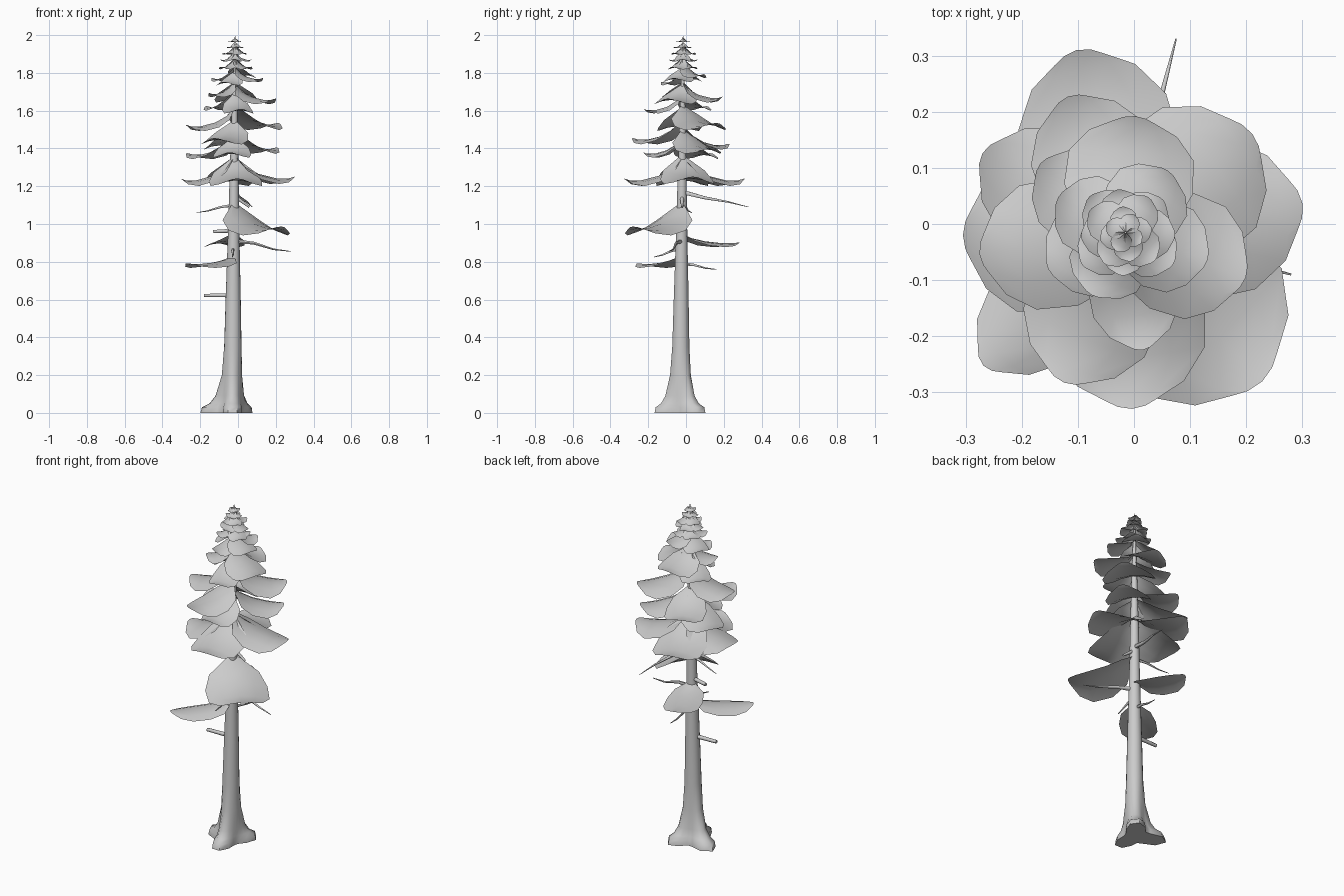
import bpy
import bmesh
import math
import random
from mathutils import Vector

random.seed(4)
cube = bpy.data.objects.get("Cube")
if cube:
    bpy.data.objects.remove(cube, do_unlink=True)

GREY = (0.6, 0.6, 0.6, 1)
grey = bpy.data.materials.new("plain grey")
grey.use_nodes = True
grey.diffuse_color = GREY
grey.node_tree.nodes["Principled BSDF"].inputs["Base Color"].default_value = GREY


def finish(name, bm, angle=60):
    mesh = bpy.data.meshes.new(name)
    bm.to_mesh(mesh)
    bm.free()
    mesh.materials.append(grey)
    obj = bpy.data.objects.new(name, mesh)
    bpy.context.collection.objects.link(obj)
    bpy.ops.object.select_all(action="DESELECT")
    obj.select_set(True)
    bpy.context.view_layer.objects.active = obj
    bpy.ops.object.shade_smooth_by_angle(angle=math.radians(angle))


def bridge(bm, a, b, closed=True):
    n = len(a)
    for i in range(n if closed else n - 1):
        j = (i + 1) % n
        bm.faces.new((a[i], a[j], b[j], b[i]))


def axis_at(z):
    # the trunk leans slightly towards the centre as it rises
    return Vector((-0.03 + 0.0075 * z, -0.03 + 0.0075 * z, z))


# Trunk: tapered rings, with three root lobes fading out upwards
ROOTS = [(159, 0.125), (-90, 0.09), (55, 0.1)]
TRUNK = [(0, .055, 1), (.03, .055, .93), (.05, .054, .6), (.09, .053, .34), (.2, .05, .08),
         (.35, .046, 0), (.6, .04, 0), (1, .029, 0), (1.3, .023, 0), (1.6, .015, 0),
         (1.85, .007, 0), (1.995, .002, 0)]
SIDES = 18
bm = bmesh.new()
rings = []
for z, radius, flare in TRUNK:
    ring = []
    for i in range(SIDES):
        a = math.tau * i / SIDES
        r = radius
        for deg, reach in ROOTS:
            r += flare * reach * max(0, math.cos(a - math.radians(deg))) ** 5
        ring.append(bm.verts.new(axis_at(z) + Vector((math.cos(a), math.sin(a), 0)) * r))
    rings.append(ring)
for low, high in zip(rings, rings[1:]):
    bridge(bm, low, high)
bm.faces.new(rings[0][::-1])
bm.faces.new(rings[-1])
finish("trunk", bm)

# Foliage bough: a broad sheet, steep at the trunk, drooping, with an upturned round tip
ROWS = [(0, .05, 0), (.16, .8, .48), (.4, 1, .83), (.7, .97, 1.03), (.9, .68, 1.03), (1, .32, .95)]
COLUMNS = [-1, -.55, 0, .55, 1]


def bough(name, deg, reach, half_width, tip_z, rise):
    a = math.radians(deg)
    out = Vector((math.cos(a), math.sin(a), 0))
    side = Vector((-out.y, out.x, 0))
    root = axis_at(tip_z + rise)
    bm = bmesh.new()
    rows = []
    for t, width, fall in ROWS:
        row = []
        for s in COLUMNS:
            along = reach * t * (1 - 0.05 * s * s)
            drop = rise * fall + 0.22 * half_width * width * s * s
            p = root + out * along + side * (s * width * half_width)
            row.append(bm.verts.new(p - Vector((0, 0, drop))))
        rows.append(row)
    for near, far in zip(rows, rows[1:]):
        bridge(bm, far, near, closed=False)
    bmesh.ops.recalc_face_normals(bm, faces=bm.faces)
    if sum(f.normal.z for f in bm.faces) < 0:
        bmesh.ops.reverse_faces(bm, faces=bm.faces)
    finish(name, bm, 80)


# Heading in degrees, reach, half width, tip height, rise to the trunk
BOUGHS = [
    (-137, .335, .10, .79, .04), (108, .32, .10, .90, .05), (-46, .36, .17, .98, .135),
    (10, .325, .14, 1.245, .12), (-87, .31, .14, 1.235, .12), (180, .285, .14, 1.235, .12),
    (104, .34, .14, 1.235, .12),
    (150, .29, .11, 1.37, .10), (-97, .21, .10, 1.375, .09), (36, .275, .12, 1.40, .10),
    (112, .265, .11, 1.42, .10), (-112, .285, .12, 1.45, .10),
    (188, .26, .115, 1.52, .10), (38, .29, .14, 1.53, .10),
    (-81, .21, .08, 1.605, .09), (140, .195, .085, 1.62, .08), (-20, .23, .11, 1.66, .08),
    (85, .21, .115, 1.67, .08), (-155, .15, .08, 1.69, .06),
    (-18, .155, .08, 1.77, .06), (-118, .125, .07, 1.75, .06), (152, .135, .07, 1.77, .06),
    (55, .135, .075, 1.79, .06),
]
for n, spec in enumerate(BOUGHS, 1):
    bough(f"bough_{n}", *spec)

# Crown: small tiers shrinking up to the leader
CROWN = [(1.83, .1), (1.87, .085), (1.905, .073), (1.937, .052), (1.967, .036)]
for tier, (z, reach) in enumerate(CROWN, 1):
    for k in range(4):
        heading = tier * 47 + k * 90 + random.uniform(-12, 12)
        size = reach * random.uniform(.88, 1.06)
        bough(f"crown_bough_{tier}_{k + 1}", heading, size, size * .5, z, size * .5)


# Bare branch: a thin tapering stick, bent unless it is a blunt stub
def bare_branch(name, start_z, tip, radius, blunt, bend):
    start, end = axis_at(start_z), Vector(tip)
    direction = (end - start).normalized()
    across = direction.cross(Vector((0, 0, 1))).normalized()
    upward = across.cross(direction)
    bm = bmesh.new()
    rings = []
    for t, shift in [(0, 0), (.35, bend), (.7, -.7 * bend), (1, 0)]:
        centre = start.lerp(end, t) + upward * shift + across * shift * .6
        r = radius * (1 - t * (1 - blunt))
        rings.append([bm.verts.new(centre + (across * math.cos(math.tau * i / 6)
                     + upward * math.sin(math.tau * i / 6)) * r) for i in range(6)])
    for near, far in zip(rings, rings[1:]):
        bridge(bm, near, far)
    bm.faces.new(rings[0][::-1])
    bm.faces.new(rings[-1])
    bmesh.ops.recalc_face_normals(bm, faces=bm.faces)
    finish(name, bm)


# Height on the trunk, tip, radius, tip thickness share, bend
BRANCHES = [
    (.622, (-.18, -.03, .622), .012, .8, 0), (.91, (.28, -.09, .855), .012, .15, .008),
    (1.17, (.075, .33, 1.09), .013, .1, -.004), (1.1, (-.22, .03, 1.06), .009, .15, .004),
    (.965, (-.13, .0, .96), .012, .8, 0), (.79, (-.01, .16, .76), .01, .2, .004),
    (.87, (-.03, -.17, .825), .01, .2, .004), (1.15, (.06, -.02, 1.09), .012, .5, 0),
]
for n, spec in enumerate(BRANCHES, 1):
    bare_branch(f"bare_branch_{n}", *spec)
